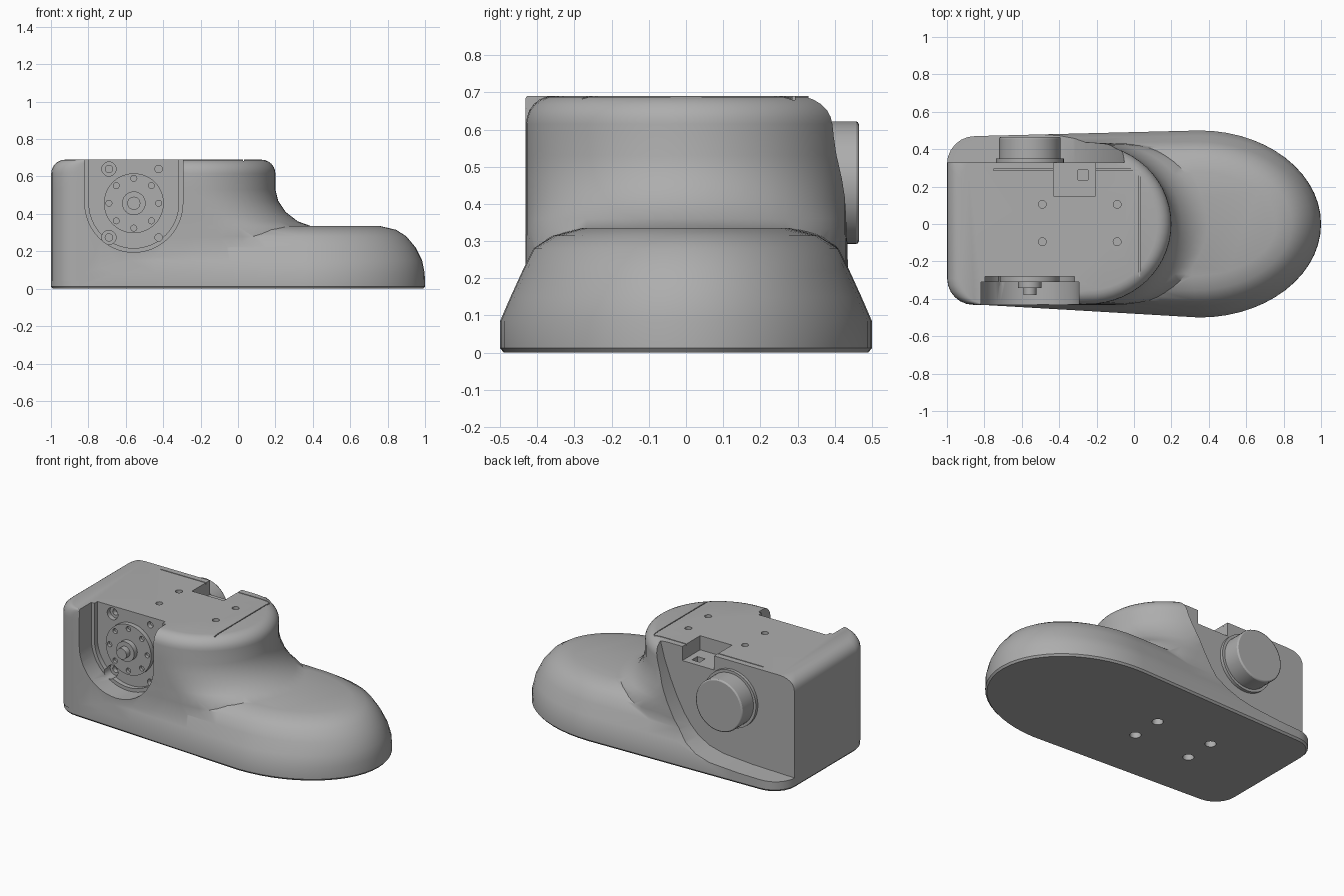
import bpy, bmesh, math
from mathutils import Matrix

if "Cube" in bpy.data.objects:
    bpy.data.objects.remove(bpy.data.objects["Cube"])

grey = bpy.data.materials.new("plain_grey")
grey.diffuse_color = (0.42, 0.42, 0.42, 1)
grey.use_nodes = True
grey.node_tree.nodes["Principled BSDF"].inputs["Base Color"].default_value = grey.diffuse_color
CX, CZ = -0.557, 0.457          # axle centre of the motor


def finish(bm, name):
    bmesh.ops.recalc_face_normals(bm, faces=bm.faces)
    me = bpy.data.meshes.new(name)
    bm.to_mesh(me)
    bm.free()
    ob = bpy.data.objects.new(name, me)
    bpy.context.collection.objects.link(ob)
    me.materials.append(grey)
    return ob


def activate(ob):
    bpy.ops.object.select_all(action='DESELECT')
    ob.select_set(True)
    bpy.context.view_layer.objects.active = ob


def smooth(ob, deg=35):
    activate(ob)
    bpy.ops.object.shade_smooth_by_angle(angle=math.radians(deg))


def boolean(ob, other, op='DIFFERENCE'):
    other.hide_render = True
    activate(ob)
    m = ob.modifiers.new("bool", 'BOOLEAN')
    m.object, m.operation, m.solver = other, op, 'EXACT'
    bpy.ops.object.modifier_apply(modifier=m.name)
    bpy.data.objects.remove(other)


def ring(z, xh, r, yl, yr, xm, w, xf):
    """Plan outline: rounded heel, straight sides, elliptical front."""
    p = []
    for i in range(7):
        a = math.pi * (1 + i / 12)
        p.append((xh + r + r * math.cos(a), yl + r + r * math.sin(a)))
    for i in range(1, 6):
        t = i / 6
        p.append((xh + r + (xm - xh - r) * t, yl + (-w - yl) * t))
    for i in range(29):
        a = math.pi * (-0.5 + i / 28)
        p.append((xm + (xf - xm) * math.cos(a), w * math.sin(a)))
    for i in range(1, 6):
        t = i / 6
        p.append((xm + (xh + r - xm) * t, w + (yr - w) * t))
    for i in range(7):
        a = math.pi * (0.5 + i / 12)
        p.append((xh + r + r * math.cos(a), yr - r + r * math.sin(a)))
    return [(x, y, z) for x, y in p]


def loft(name, rings):
    bm = bmesh.new()
    rows = [[bm.verts.new(c) for c in r] for r in rings]
    n = len(rows[0])
    for a, b in zip(rows, rows[1:]):
        for i in range(n):
            j = (i + 1) % n
            bm.faces.new((a[i], a[j], b[j], b[i]))
    bm.faces.new(rows[0][::-1])
    bm.faces.new(rows[-1])
    return finish(bm, name)


def cyl(name, c, r, depth, axis='Y', seg=32):
    bm = bmesh.new()
    rot = Matrix.Rotation(math.pi / 2, 4, 'X') if axis == 'Y' else Matrix()
    bmesh.ops.create_cone(bm, cap_ends=True, segments=seg, radius1=r, radius2=r,
                          depth=depth, matrix=Matrix.Translation(c) @ rot)
    return finish(bm, name)


def cyl_y(name, x, z, r, y0, y1, seg=32):
    return cyl(name, (x, (y0 + y1) / 2, z), r, abs(y1 - y0), 'Y', seg)


def box(name, x0, x1, y0, y1, z0, z1):
    bm = bmesh.new()
    bmesh.ops.create_cube(bm, size=1)
    bmesh.ops.scale(bm, vec=(x1 - x0, y1 - y0, z1 - z0), verts=bm.verts)
    bmesh.ops.translate(bm, vec=((x0 + x1) / 2, (y0 + y1) / 2, (z0 + z1) / 2), verts=bm.verts)
    return finish(bm, name)


def prism(name, pts, y0, y1):
    bm = bmesh.new()
    f = bm.faces.new([bm.verts.new((x, y0, z)) for x, z in pts])
    ext = bmesh.ops.extrude_face_region(bm, geom=[f])
    bmesh.ops.translate(bm, vec=(0, y1 - y0, 0),
                        verts=[v for v in ext["geom"] if isinstance(v, bmesh.types.BMVert)])
    return finish(bm, name)


# Sole and toe
foot = loft("foot_shell", [
    ring(0.0, -0.99, 0.14, -0.42, 0.46, 0.35, 0.49, 0.99),
    ring(0.012, -1.0, 0.15, -0.43, 0.47, 0.35, 0.50, 1.0),
    ring(0.085, -1.0, 0.15, -0.43, 0.47, 0.35, 0.50, 0.998),
    ring(0.15, -0.99, 0.15, -0.42, 0.45, 0.35, 0.472, 0.985),
    ring(0.22, -0.98, 0.15, -0.41, 0.43, 0.34, 0.44, 0.95),
    ring(0.28, -0.97, 0.15, -0.40, 0.41, 0.33, 0.41, 0.90),
    ring(0.315, -0.96, 0.15, -0.39, 0.40, 0.32, 0.355, 0.845),
    ring(0.335, -0.95, 0.15, -0.38, 0.39, 0.31, 0.28, 0.76)])

# Heel block and ankle, with a flared foot and a rounded top
levels = [(0.04, -0.1, 0.43, 0.45), (0.28, -0.1, 0.432, 0.45), (0.335, -0.12, 0.43, 0.39),
          (0.36, -0.15, 0.43, 0.32), (0.41, -0.19, 0.43, 0.255),
          (0.47, -0.22, 0.43, 0.215), (0.53, -0.25, 0.43, 0.2)]
rings = [ring(z, -0.999, 0.14, -0.432, 0.45, xm, w, xf) for z, xm, w, xf in levels]
R = 0.075
for i in range(7):
    a = math.pi / 2 * i / 6
    d = R * (1 - math.cos(a))
    rings.append(ring(0.69 - R + R * math.sin(a), -0.999 + d, 0.14, -0.432, 0.45 - d,
                      -0.25, 0.43 - d, 0.2 - d))
boolean(foot, loft("ankle", rings), 'UNION')

# Motor recess on the back side
boolean(foot, prism("recess_cut", [
    (-0.03, 0.8), (-0.05, 0.69), (-0.08, 0.58), (-0.125, 0.46), (-0.17, 0.36), (-0.22, 0.27),
    (-0.265, 0.21), (-0.32, 0.155), (-0.4, 0.11), (-0.5, 0.085), (-0.7, 0.07), (-1.1, 0.06),
    (-1.1, 0.8)], 0.33, 0.7))


# Stepped U-shaped pocket on the front side
def u_shape(r):
    arc = [(CX + r * math.cos(math.pi * (1 + i / 24)), CZ + r * math.sin(math.pi * (1 + i / 24)))
           for i in range(25)]
    return arc + [(CX + r, 0.8), (CX - r, 0.8)]


boolean(foot, prism("pocket_cut", u_shape(0.262), -0.7, -0.31))
boolean(foot, prism("pocket_step_cut", u_shape(0.24), -0.7, -0.28))
for dx, dz, r in ((-0.133, 0.183, 0.038), (-0.133, -0.183, 0.038),
                  (0.133, 0.183, 0.02), (0.133, -0.183, 0.02)):
    boolean(foot, cyl_y("screw_cut", CX + dx, CZ + dz, r, -0.33, -0.25, 20))
    if r > 0.03:
        boolean(foot, cyl_y("screw_core_cut", CX + dx, CZ + dz, 0.02, -0.26, -0.22, 16))

# Cable notch, seam grooves and bolt holes
boolean(foot, box("notch_cut", -0.43, -0.205, 0.15, 0.5, 0.60, 0.8))
boolean(foot, box("slot_cut", -0.30, -0.245, 0.235, 0.29, 0.55, 0.65))
boolean(foot, box("seam_cut", -0.75, 0.03, 0.287, 0.293, 0.68, 0.75))
boolean(foot, box("seam_cut", 0.026, 0.032, -0.28, 0.2931, 0.68, 0.75))
for x in (-0.49, -0.09):
    for y in (-0.095, 0.105):
        boolean(foot, cyl("top_hole_cut", (x, y, 0.68), 0.021, 0.1, 'Z', 20))
        boolean(foot, cyl("sole_hole_cut", (x, y, 0.0), 0.033, 0.12, 'Z', 24))
smooth(foot)

# Output disc with its ring of holes, raised rim and axle
disc = cyl_y("output_disc", CX, CZ, 0.16, -0.275, -0.31, 48)
for i in range(8):
    a = math.pi / 4 * i
    boolean(disc, cyl_y("disc_hole_cut", CX + 0.133 * math.cos(a), CZ + 0.133 * math.sin(a),
                        0.016, -0.33, -0.29, 16))
smooth(disc)
hub = cyl_y("axle_hub", CX, CZ, 0.063, -0.3, -0.342)
smooth(hub)
axle = cyl_y("axle_tip", CX, CZ, 0.035, -0.33, -0.38, 24)
smooth(axle)

# Motor housing on the back side
flange = cyl_y("motor_flange", CX, CZ, 0.182, 0.32, 0.35, 48)
smooth(flange)
motor = cyl_y("motor_housing", CX, CZ, 0.165, 0.32, 0.465, 48)
bev = motor.modifiers.new("bevel", 'BEVEL')
bev.width, bev.segments = 0.008, 2
smooth(motor)
